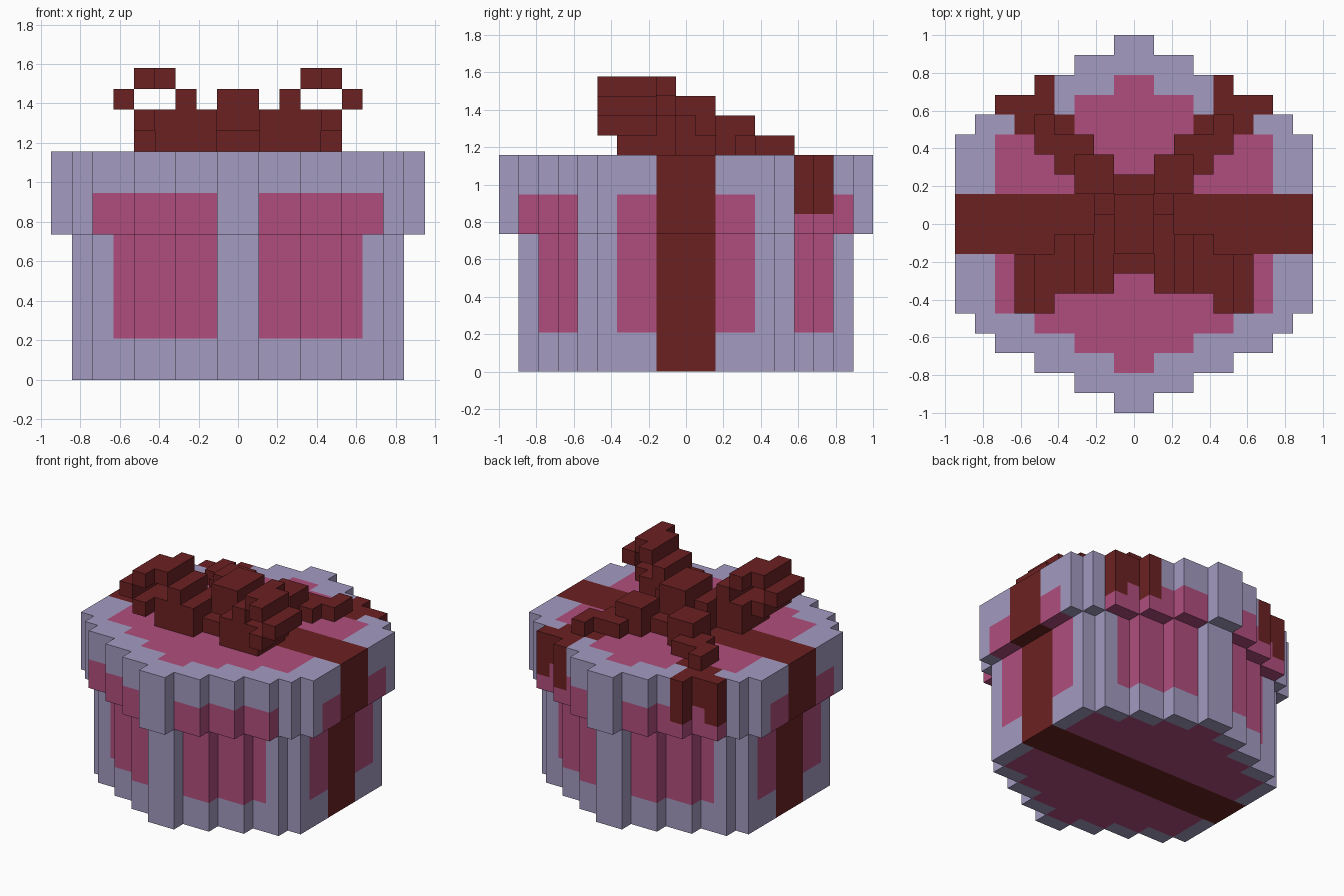
import bpy, bmesh
from mathutils import Vector

if "Cube" in bpy.data.objects:
    bpy.data.objects.remove(bpy.data.objects["Cube"])

U = 2 / 19  # edge length of one block


def material(name, rgb):
    m = bpy.data.materials.new(name)
    m.diffuse_color = (*rgb, 1)
    m.use_nodes = True
    m.node_tree.nodes["Principled BSDF"].inputs["Base Color"].default_value = m.diffuse_color
    return m


MATS = [material("lavender", (0.366, 0.328, 0.533)),
        material("pink", (0.434, 0.076, 0.205)),
        material("dark_red", (0.15, 0.0155, 0.016))]
LAV, PINK, RED = range(3)
DIRS = [Vector(d) for d in ((1, 0, 0), (-1, 0, 0), (0, 1, 0), (0, -1, 0), (0, 0, 1), (0, 0, -1))]


def round_cells(steps, z0, z1):
    """Stepped round plan: steps maps |y| limit to half width."""
    cells = set()
    for y in range(-9, 10):
        half = max([w for lim, w in steps if abs(y) < lim], default=0)
        cells |= {(x + 0.5, y, z + 0.5) for x in range(-half, half) for z in range(z0, z1)}
    return cells


def box(x0, x1, y0, y1, z0, z1):
    """Cells of a box and its mirror image; y limits are whole block rows, inclusive."""
    return {(s * (x + 0.5), y, z + 0.5) for s in (1, -1) for x in range(x0, x1)
            for y in range(y0, y1 + 1) for z in range(z0, z1)}


def shell(name, cells, solid, colour):
    """Outer faces of a set of blocks, coloured by a rule."""
    bm = bmesh.new()
    verts = {}

    def vert(p):
        key = tuple(round(c * 2) for c in p)
        if key not in verts:
            verts[key] = bm.verts.new(p * U)
        return verts[key]

    for c in sorted(cells):
        for d in DIRS:
            n = tuple(a + b for a, b in zip(c, d))
            if n in cells or n in solid:
                continue
            a = Vector((d.y, d.z, d.x))
            b = d.cross(a)
            mid = Vector(c) + d / 2
            corners = [mid + (a * s + b * t) / 2 for s, t in ((1, 1), (-1, 1), (-1, -1), (1, -1))]
            f = bm.faces.new([vert(p) for p in corners])
            f.material_index = colour(c, d)
    me = bpy.data.meshes.new(name)
    bm.to_mesh(me)
    bm.free()
    for m in MATS:
        me.materials.append(m)
    bpy.context.collection.objects.link(bpy.data.objects.new(name, me))


LID_STEPS = [(4.5, 9), (5.5, 8), (6.5, 7), (7.5, 5), (8.5, 3), (9.5, 1)]
BODY_STEPS = [(4.5, 8), (5.5, 7), (6.5, 5), (7.5, 3), (8.5, 1)]
PANEL_STEPS = [(4.5, 7), (5.5, 5), (6.5, 3), (7.5, 1)]
body = round_cells(BODY_STEPS, 0, 7)
lid = round_cells(LID_STEPS, 7, 11)
panel = round_cells(PANEL_STEPS, 0, 1)


def flat_colour(x, y):
    return PINK if (x, y, 0.5) in panel else LAV


# Box body with side panels, pink base and a ribbon band around it
def body_colour(c, d):
    x, y, z = c
    if abs(y) < 1.5:
        return RED
    if d.z < 0:
        return flat_colour(x, y)
    side = 1 < abs(x) < 6 and abs(y) >= 5
    return PINK if z > 2 and (side or 1.5 < abs(y) < 3.5) else LAV


# Lid with lower pink trim, pink top and ribbon ends draped over the back
TAIL_ENDS = {(4.5, 7): 8, (5.5, 6): 9, (6.5, 6): 8, (4.5, 6): 9,
             (3.5, 5): 10, (4.5, 5): 10, (5.5, 5): 10}


def lid_colour(c, d):
    x, y, z = c
    if abs(y) < 1.5 or z > TAIL_ENDS.get((abs(x), y), 99):
        return RED
    if d.z > 0:
        return flat_colour(x, y)
    side = 1 < abs(x) < 7 and abs(y) >= 6
    return PINK if z < 9 and (side or 1.5 < abs(y) < 3.5) else LAV


shell("box_body", body, lid, body_colour)
shell("box_lid", lid, body, lid_colour)

# Bow: knot, two leaning loops and two trailing tails
knot = box(0, 1, -1, 1, 11, 14) | box(0, 1, -2, 2, 11, 12)
loops = (box(1, 4, -3, -1, 11, 12) | box(1, 2, -3, 0, 11, 13)
         | box(2, 4, -3, -1, 12, 13) | box(4, 5, -4, -2, 12, 13)
         | box(2, 3, -3, -1, 13, 14) | box(5, 6, -4, -2, 13, 14)
         | box(3, 4, -3, -1, 14, 15) | box(4, 5, -4, -2, 14, 15))
tails = (box(1, 2, 1, 1, 11, 12) | box(1, 3, 2, 2, 11, 13) | box(1, 4, 3, 3, 11, 12)
         | box(1, 3, 3, 3, 12, 13) | box(2, 5, 4, 4, 11, 12) | box(4, 5, 5, 5, 11, 12))
shell("ribbon_bow", knot | loops | tails, lid, lambda c, d: RED)
